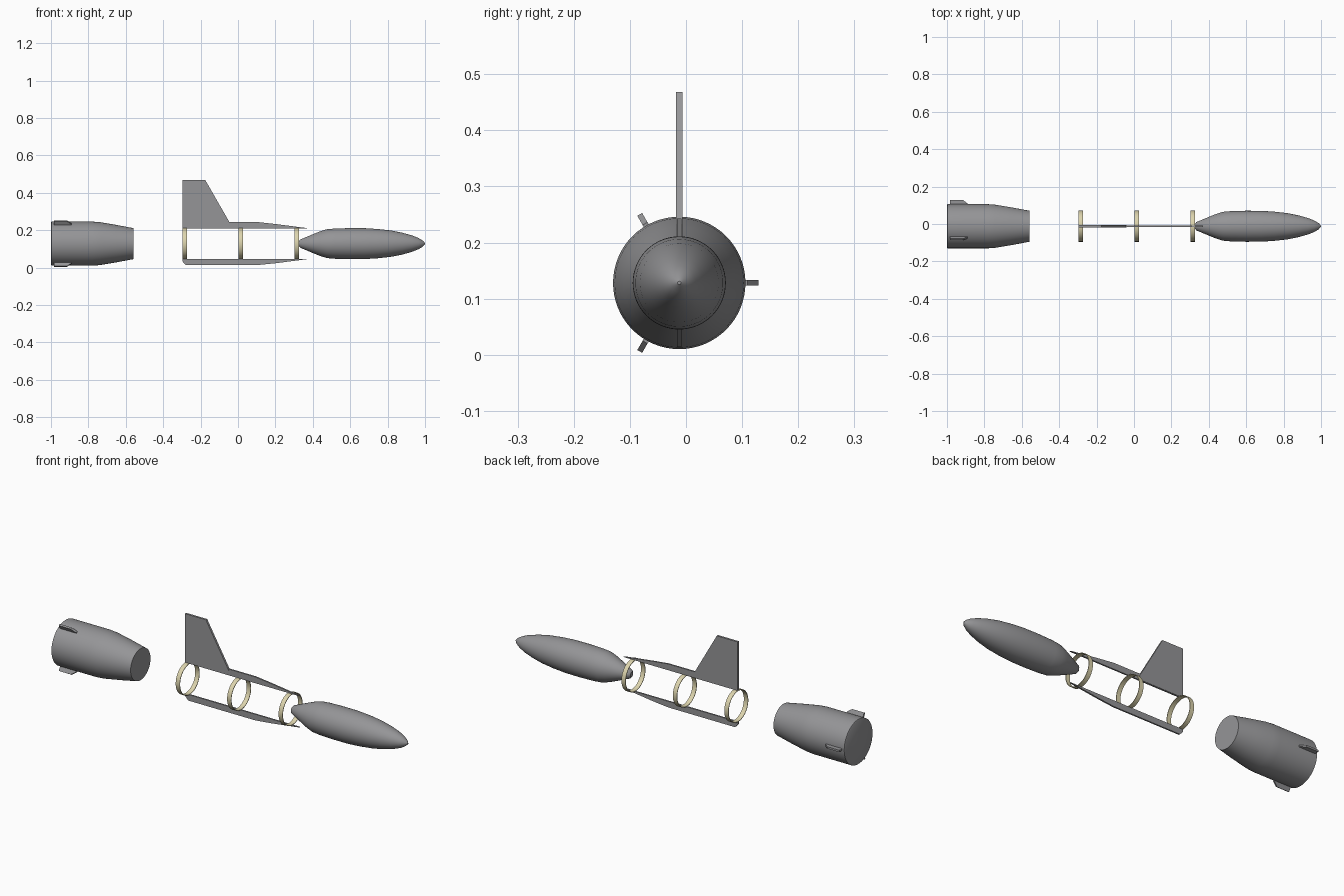
import bpy, bmesh, math
from mathutils import Vector, Matrix

cube = bpy.data.objects.get("Cube")
if cube:
    bpy.data.objects.remove(cube, do_unlink=True)

CY, CZ = -0.012, 0.128   # common long axis of every part
AXIS = Matrix.Translation((0, CY, CZ))


def material(name, rgb):
    m = bpy.data.materials.new(name)
    m.use_nodes = True
    m.diffuse_color = (*rgb, 1)
    m.node_tree.nodes["Principled BSDF"].inputs["Base Color"].default_value = (*rgb, 1)
    return m


GREY = material("grey metal", (0.3, 0.3, 0.31))
TAN = material("pale tan", (0.72, 0.66, 0.42))


def finish(name, bm, mat, smooth=None):
    bmesh.ops.recalc_face_normals(bm, faces=bm.faces)
    me = bpy.data.meshes.new(name)
    bm.to_mesh(me)
    bm.free()
    me.materials.append(mat)
    ob = bpy.data.objects.new(name, me)
    bpy.context.collection.objects.link(ob)
    if smooth:
        bpy.ops.object.select_all(action="DESELECT")
        ob.select_set(True)
        bpy.context.view_layer.objects.active = ob
        bpy.ops.object.shade_smooth_by_angle(angle=math.radians(smooth))
    return ob


def lathe(name, profile, mat, closed=False, sides=64):
    """Revolve (x, radius) points about the long axis."""
    bm = bmesh.new()
    rings = []
    for x, r in profile:
        rings.append([bm.verts.new((x, r * math.cos(a), r * math.sin(a)))
                      for a in (math.tau * i / sides for i in range(sides))])
    pairs = list(zip(rings, rings[1:]))
    if closed:
        pairs.append((rings[-1], rings[0]))
    else:
        bm.faces.new(rings[0])
        bm.faces.new(rings[-1])
    for a, b in pairs:
        for i in range(sides):
            j = (i + 1) % sides
            bm.faces.new((a[i], a[j], b[j], b[i]))
    bm.transform(AXIS)
    return finish(name, bm, mat, 35)


def plate(name, outline, width, angle=0, mat=GREY):
    """Flat plate from (x, radius) points, standing out from the axis."""
    bm = bmesh.new()
    face = bm.faces.new([bm.verts.new((x, -width / 2, r)) for x, r in outline])
    new = bmesh.ops.extrude_face_region(bm, geom=[face])["geom"]
    bmesh.ops.translate(bm, vec=(0, width, 0),
                        verts=[v for v in new if isinstance(v, bmesh.types.BMVert)])
    bm.transform(AXIS @ Matrix.Rotation(angle, 4, "X"))
    return finish(name, bm, mat)


# Pointed forward tank with conical tail
lathe("forward_tank", [
    (0.325, 0.012), (0.333, 0.022), (0.40, 0.050), (0.44, 0.066), (0.475, 0.077),
    (0.52, 0.081), (0.60, 0.083), (0.68, 0.0825), (0.75, 0.078), (0.82, 0.070),
    (0.88, 0.058), (0.93, 0.044), (0.965, 0.030), (0.988, 0.016), (1.0, 0.003)], GREY)

# Tail section: cylinder that tapers forward
lathe("tail_section", [
    (-1.0, 0.112), (-0.997, 0.118), (-0.78, 0.118), (-0.74, 0.115),
    (-0.65, 0.100), (-0.56, 0.083)], GREY)

# Three small fins around the tail section
for i in range(3):
    plate("tail_fin_%d" % (i + 1),
          [(-0.985, 0.110), (-0.985, 0.141), (-0.915, 0.141), (-0.89, 0.122), (-0.89, 0.110)],
          0.010, -math.pi / 2 + i * math.tau / 3)

# Three thin hoops
for name, x in (("rear_hoop", -0.285), ("middle_hoop", 0.015), ("front_hoop", 0.315)):
    lathe(name, [(x - 0.012, 0.080), (x - 0.012, 0.083),
                 (x + 0.012, 0.083), (x + 0.012, 0.080)], TAN, closed=True)

# Upper and lower spines joining the hoops
plate("upper_spine", [(-0.297, 0.082), (-0.297, 0.115), (0.11, 0.115),
                      (0.20, 0.105), (0.37, 0.083), (0.37, 0.082)], 0.008)
plate("lower_spine", [(-0.297, 0.082), (-0.297, 0.095), (-0.28, 0.114), (0.11, 0.114),
                      (0.20, 0.105), (0.37, 0.083), (0.37, 0.082)], 0.008, math.pi)

# Tall swept fin on the upper spine
plate("main_fin", [(-0.297, 0.083), (-0.297, 0.340), (-0.175, 0.340),
                   (-0.04, 0.105), (-0.04, 0.083)], 0.011)
